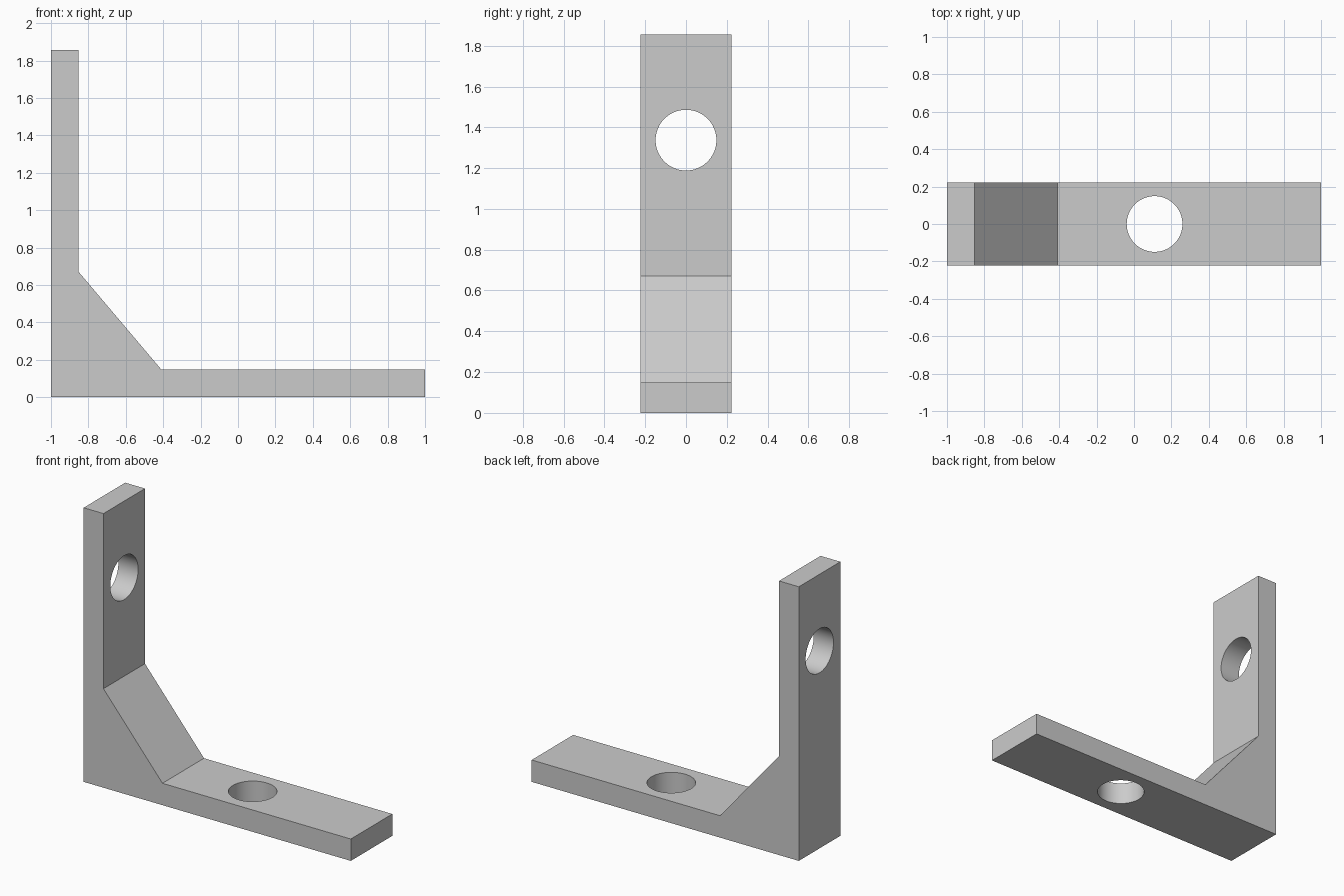
import bpy
import bmesh
from math import pi, radians

cube = bpy.data.objects.get("Cube")
if cube:
    bpy.data.objects.remove(cube, do_unlink=True)

HALF_WIDTH = 0.222
THICK = 0.148
HEIGHT = 1.855

grey = bpy.data.materials.new("plain_grey")
grey.use_nodes = True
grey.diffuse_color = (0.6, 0.6, 0.6, 1)
grey.node_tree.nodes["Principled BSDF"].inputs["Base Color"].default_value = (0.6, 0.6, 0.6, 1)

# Bracket: an L profile with a sloped inner corner, extruded across its width
inner = -1 + THICK
profile = [(-1, 0), (1, 0), (1, THICK), (-0.41, THICK),
           (inner, 0.67), (inner, HEIGHT), (-1, HEIGHT)]
bm = bmesh.new()
face = bm.faces.new([bm.verts.new((x, -HALF_WIDTH, z)) for x, z in profile])
side = bmesh.ops.extrude_face_region(bm, geom=[face])
moved = [v for v in side["geom"] if isinstance(v, bmesh.types.BMVert)]
bmesh.ops.translate(bm, verts=moved, vec=(0, 2 * HALF_WIDTH, 0))
bmesh.ops.recalc_face_normals(bm, faces=bm.faces)
mesh = bpy.data.meshes.new("corner_bracket")
bm.to_mesh(mesh)
bm.free()
mesh.materials.append(grey)
bracket = bpy.data.objects.new("corner_bracket", mesh)
bpy.context.collection.objects.link(bracket)


def drill(name, location, rotation):
    """Cut a round hole through one arm."""
    bpy.ops.mesh.primitive_cylinder_add(vertices=64, radius=0.149, depth=0.4,
                                        location=location, rotation=rotation)
    cutter = bpy.context.object
    cutter.name = name + "_cutter"
    cutter.hide_render = True
    cutter.data.materials.append(grey)
    bpy.ops.object.select_all(action="DESELECT")
    bracket.select_set(True)
    bpy.context.view_layer.objects.active = bracket
    cut = bracket.modifiers.new(name, "BOOLEAN")
    cut.operation = "DIFFERENCE"
    cut.solver = "EXACT"
    cut.object = cutter
    bpy.ops.object.modifier_apply(modifier=name)
    bpy.data.objects.remove(cutter, do_unlink=True)


# Bolt holes in the upright and the foot
drill("upright_hole", (-1 + THICK / 2, 0, 1.337), (0, pi / 2, 0))
drill("foot_hole", (0.11, 0, THICK / 2), (0, 0, 0))

# Round hole walls, crisp outer edges
bpy.ops.object.select_all(action="DESELECT")
bracket.select_set(True)
bpy.context.view_layer.objects.active = bracket
bpy.ops.object.shade_smooth_by_angle(angle=radians(30))
